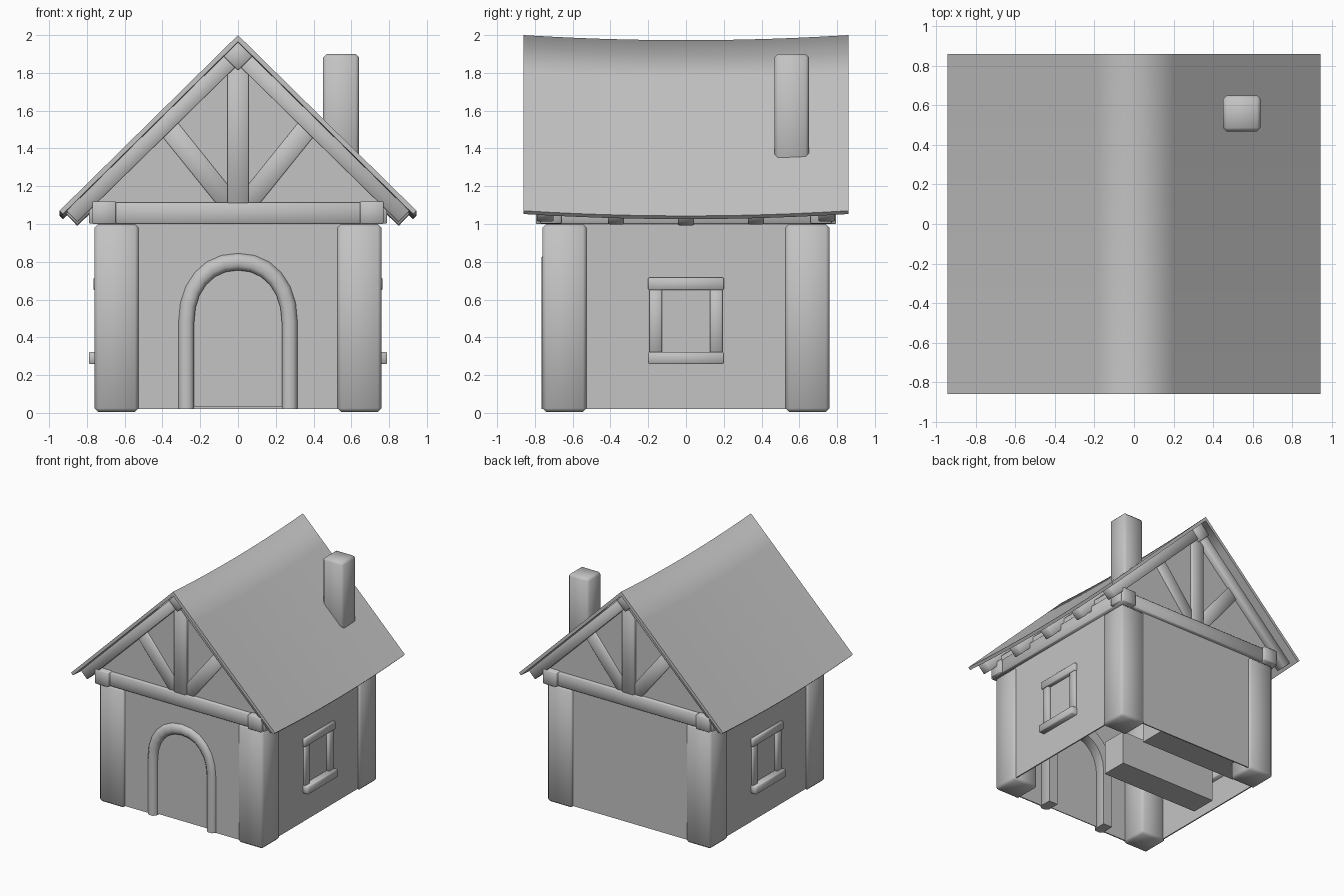
import bpy, bmesh, math
from mathutils import Matrix, Vector

cube = bpy.data.objects.get("Cube")
if cube:
    bpy.data.objects.remove(cube, do_unlink=True)

GREY = (0.55, 0.55, 0.55, 1.0)
mat = bpy.data.materials.new("plain grey")
mat.use_nodes = True
mat.diffuse_color = GREY
mat.node_tree.nodes["Principled BSDF"].inputs["Base Color"].default_value = GREY

WALL, INNER, EAVE, SLOPE = 0.742, 0.732, 0.945, 0.984


def finish(name, bm, smooth=True):
    bmesh.ops.recalc_face_normals(bm, faces=bm.faces)
    me = bpy.data.meshes.new(name)
    bm.to_mesh(me)
    bm.free()
    ob = bpy.data.objects.new(name, me)
    bpy.context.collection.objects.link(ob)
    me.materials.append(mat)
    if smooth:
        select(ob)
        bpy.ops.object.shade_smooth_by_angle(angle=math.radians(60))
    return ob


def select(ob):
    bpy.ops.object.select_all(action='DESELECT')
    ob.select_set(True)
    bpy.context.view_layer.objects.active = ob


def box(name, centre, size, tilt=0.0, bevel=0.005):
    """Bevelled timber, tilted about the y axis."""
    bm = bmesh.new()
    bmesh.ops.create_cube(bm, size=1.0)
    bmesh.ops.scale(bm, vec=size, verts=bm.verts)
    if bevel:
        bmesh.ops.bevel(bm, geom=bm.edges[:], offset=bevel, segments=1, affect='EDGES')
    bm.transform(Matrix.Translation(centre) @ Matrix.Rotation(tilt, 4, 'Y'))
    return finish(name, bm)


def strut(name, start, end, y, width, depth):
    """Timber between two (x, z) points at depth y."""
    a, b = Vector((start[0], y, start[1])), Vector((end[0], y, end[1]))
    d = b - a
    return box(name, (a + b) / 2, (d.length, depth, width), -math.atan2(d.z, d.x))


def prism(name, outline, y0, y1):
    bm = bmesh.new()
    face = bm.faces.new([bm.verts.new((x, y0, z)) for x, z in outline])
    out = bmesh.ops.extrude_face_region(bm, geom=[face])
    moved = [v for v in out["geom"] if isinstance(v, bmesh.types.BMVert)]
    bmesh.ops.translate(bm, verts=moved, vec=(0, y1 - y0, 0))
    return finish(name, bm, smooth=False)


def house_outline(half, base, top):
    shoulder = top - SLOPE * half
    return [(-half, base), (half, base), (half, shoulder), (0, top), (-half, shoulder)]


def arch(half, base, spring, top, steps=12):
    """Slightly squared arch outline."""
    pts = [(half, base)]
    for i in range(steps + 1):
        a = math.pi * i / steps
        c, s = math.cos(a), abs(math.sin(a))
        pts.append((half * math.copysign(abs(c) ** 0.93, c), spring + (top - spring) * s ** 0.93))
    return pts + [(-half, base)]


def sag(y):
    return 0.027 * (1 - (y / 0.86) ** 2)


# Hollow wall shell, open underneath, with door and window openings
walls = prism("walls", house_outline(WALL, 0.02, 1.91), -WALL, WALL)
cutters = [
    prism("room_cutter", house_outline(INNER, -0.2, 1.89), -INNER, INNER),
    prism("door_cutter", arch(0.25, -0.2, 0.48, 0.78), -0.9, -0.5),
    box("window_cutter", (0, 0, 0.485), (2, 0.31, 0.38), bevel=0),
]
for cutter in cutters:
    mod = walls.modifiers.new("opening", 'BOOLEAN')
    mod.object, mod.solver = cutter, 'EXACT'
    select(walls)
    bpy.ops.object.modifier_apply(modifier=mod.name)
    bpy.data.objects.remove(cutter, do_unlink=True)
prism("door", arch(0.26, 0.03, 0.48, 0.79), -0.731, -0.724)

# Rounded door surround, swept as a ring of bevelled square sections
bm = bmesh.new()
outer, inner = arch(0.315, 0.02, 0.48, 0.845), arch(0.232, 0.02, 0.48, 0.755)
FRONT, BACK, ROUND = -0.766, -0.64, 0.26
rings = []
for (ox, oz), (ix, iz) in zip(outer, inner):
    ring = []
    for t, y in ((0, BACK), (0, FRONT + 0.022), (ROUND, FRONT),
                 (1 - ROUND, FRONT), (1, FRONT + 0.022), (1, BACK)):
        ring.append(bm.verts.new((ox + (ix - ox) * t, y, oz + (iz - oz) * t)))
    rings.append(ring)
for a, b in zip(rings, rings[1:]):
    for k in range(len(a)):
        j = (k + 1) % len(a)
        bm.faces.new((a[k], a[j], b[j], b[k]))
bm.faces.new(rings[0])
bm.faces.new(rings[-1])
finish("door_surround", bm)

for side, s in (("left", 1), ("right", -1)):
    # Windows
    box(side + "_window_pane", (s * 0.728, 0, 0.485), (0.008, 0.34, 0.4), bevel=0)
    box(side + "_window_sill", (s * 0.74, 0, 0.29), (0.1, 0.4, 0.064))
    box(side + "_window_lintel", (s * 0.73, 0, 0.683), (0.07, 0.4, 0.066))
    for e in (-1, 1):
        box(side + "_window_jamb", (s * 0.727, e * 0.16, 0.485), (0.06, 0.066, 0.34))
    # Wall plate along the eaves
    box(side + "_wall_plate", (s * 0.709, 0, 1.06), (0.124, 1.59, 0.12))
    # Corner posts
    for end, e in (("front", -1), ("back", 1)):
        box(f"{end}_{side}_post", (s * 0.643, e * 0.643, 0.502), (0.235, 0.235, 0.995), bevel=0.02)
    # Rafters
    for y in (-0.745, -0.37, 0, 0.37, 0.745):
        drop = sag(y)
        strut(side + "_rafter", (s * 0.01, 1.90 - drop),
              (s * 0.88, 1.913 - SLOPE * 0.88 - drop), y, 0.085, 0.085)

# Gable timbers
for end, e in (("front", -1), ("back", 1)):
    box(end + "_tie_beam", (0, e * 0.715, 1.058), (1.58, 0.11, 0.112))
    strut(end + "_king_post", (0, 1.11), (0, 1.88), e * 0.725, 0.112, 0.09)
    for s in (-1, 1):
        strut(end + "_brace", (s * 0.05, 1.115), (s * 0.38, 1.525), e * 0.72, 0.11, 0.07)
box("ridge_beam", (0, 0, 1.89), (0.11, 1.62, 0.11), math.radians(45))

# Sagging roof sheet with a soft ridge, cut square at the eaves
bm = bmesh.new()
xs = [-EAVE, -0.2, 0, 0.2, EAVE]
section = [(x, 2 - SLOPE * abs(x)) for x in xs]
section += [(x * 0.981, 1.965 - SLOPE * abs(x * 0.981)) for x in reversed(xs)]
rows = []
for i in range(13):
    y = -0.86 + 1.72 * i / 12
    rows.append([bm.verts.new((x, y, z - sag(y))) for x, z in section])
n = len(section)
for a, b in zip(rows, rows[1:]):
    for k in range(n):
        bm.faces.new((a[k], a[(k + 1) % n], b[(k + 1) % n], b[k]))
for row in (rows[0], rows[-1]):
    for k in range(4):
        bm.faces.new((row[k], row[k + 1], row[n - 2 - k], row[n - 1 - k]))
bmesh.ops.recalc_face_normals(bm, faces=bm.faces)
for f in bm.faces:
    f.smooth = True
for edge in bm.edges:
    on_ridge = all(abs(v.co.x) < 0.001 for v in edge.verts)
    edge.smooth = on_ridge or edge.calc_face_angle(0) < math.radians(40)
finish("roof", bm, smooth=False)

# Chimney
box("chimney", (0.546, 0.56, 1.55), (0.19, 0.182, 0.7), bevel=0.018)

# Indoor steps against the right wall
for i in range(2):
    box("indoor_step", (-0.24, 0.01 + 0.46 * i, 0.2 + 0.08 * i), (0.9, 0.22, 0.28), bevel=0)
